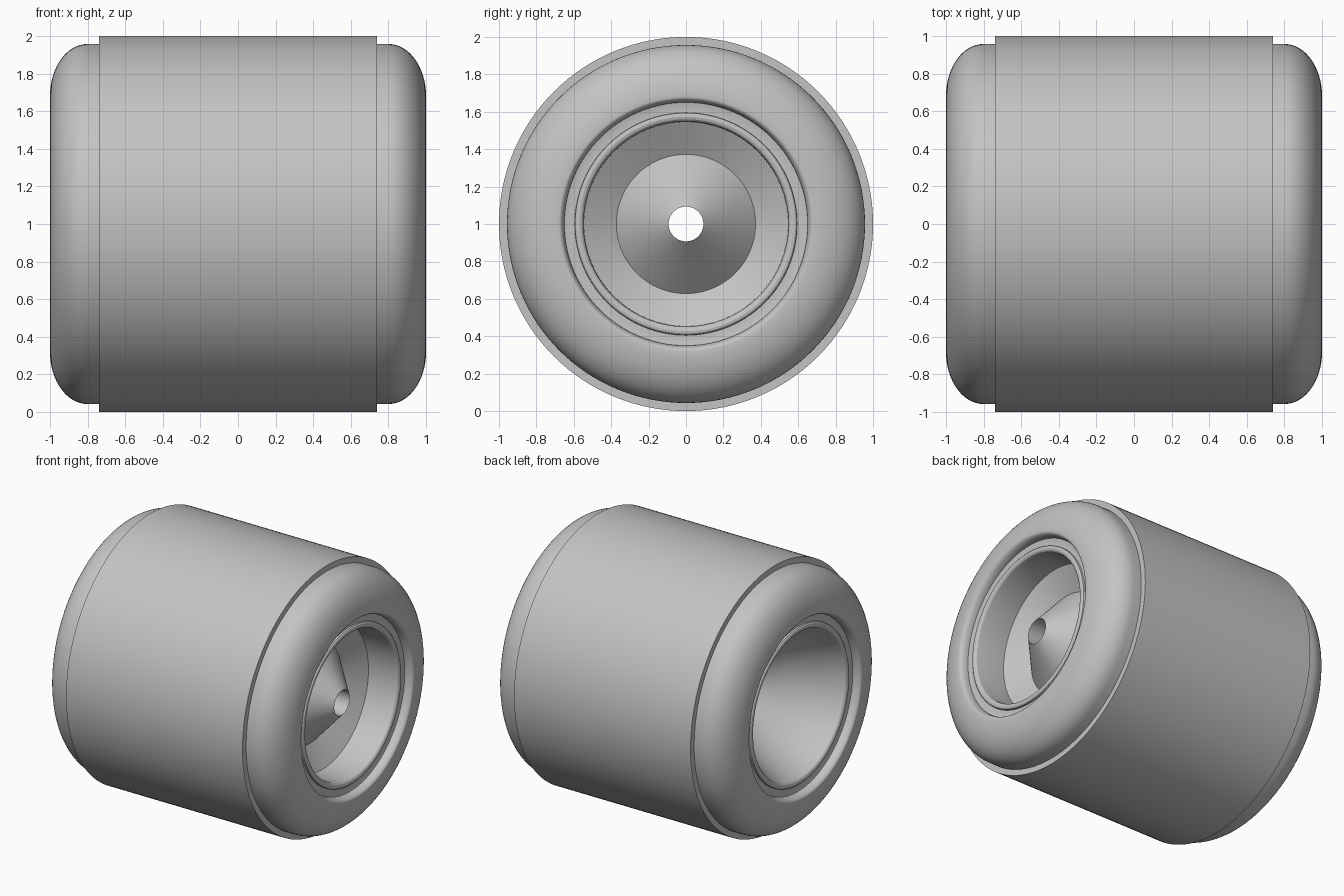
import bpy
import bmesh
from math import sin, cos, pi, radians

cube = bpy.data.objects.get("Cube")
if cube:
    bpy.data.objects.remove(cube, do_unlink=True)

SEGMENTS = 128

grey = bpy.data.materials.new("plain grey")
grey.use_nodes = True
grey.diffuse_color = (0.55, 0.55, 0.55, 1)
grey.node_tree.nodes["Principled BSDF"].inputs["Base Color"].default_value = (0.55, 0.55, 0.55, 1)


def lathe(name, profile):
    """Spin (x, radius) points about the axle, which runs along x at z = 1."""
    bm = bmesh.new()
    rings = []
    for x, r in profile:
        ring = []
        for j in range(SEGMENTS):
            a = 2 * pi * j / SEGMENTS
            ring.append(bm.verts.new((x, r * cos(a), 1 + r * sin(a))))
        rings.append(ring)
    for a, b in zip(rings, rings[1:]):
        for j in range(SEGMENTS):
            k = (j + 1) % SEGMENTS
            bm.faces.new((a[j], a[k], b[k], b[j]))
    mesh = bpy.data.meshes.new(name)
    bm.to_mesh(mesh)
    bm.free()
    mesh.materials.append(grey)
    obj = bpy.data.objects.new(name, mesh)
    bpy.context.collection.objects.link(obj)
    bpy.ops.object.select_all(action="DESELECT")
    obj.select_set(True)
    bpy.context.view_layer.objects.active = obj
    bpy.ops.object.shade_smooth_by_angle(angle=radians(25))
    return obj


def mirrored(profile):
    return [(-x, r) for x, r in reversed(profile)]


# Raised tread band with its small side steps
TREAD, SHOULDER = 0.738, 0.957
lathe("tread_band", [(-TREAD, SHOULDER), (-TREAD, 1), (TREAD, 1), (TREAD, SHOULDER)])

# Rounded sidewall: elliptical shoulder, then a lip rolling into the rim groove
wall = [(TREAD, SHOULDER)]
for i in range(17):
    t = pi / 2 * (1 - i / 16)
    wall.append((0.8 + 0.2 * cos(t), 0.68 + (SHOULDER - 0.68) * sin(t)))
for i in range(1, 9):
    t = pi / 2 * i / 8
    wall.append((0.94 + 0.06 * cos(t), 0.68 - 0.03 * sin(t)))
wall += [(0.937, 0.635), (0.935, 0.62), (0.935, 0.595)]
lathe("left_sidewall", wall)
lathe("right_sidewall", mirrored(wall))

# Rim bead shared by both sides of the hub
bead = [(0.935, 0.595), (0.948, 0.593), (0.955, 0.585), (0.957, 0.573),
        (0.953, 0.56), (0.945, 0.552), (0.93, 0.548)]

# Hub: recessed floor and raised cone on one side, bore, deep dish on the other
cone_side = [(0.71, 0.545), (0.61, 0.372), (0.87, 0.093)]
dish_side = [(-0.33, 0.093), (-0.6, 0.372)]
lathe("hub", bead + cone_side + dish_side + mirrored(bead))
